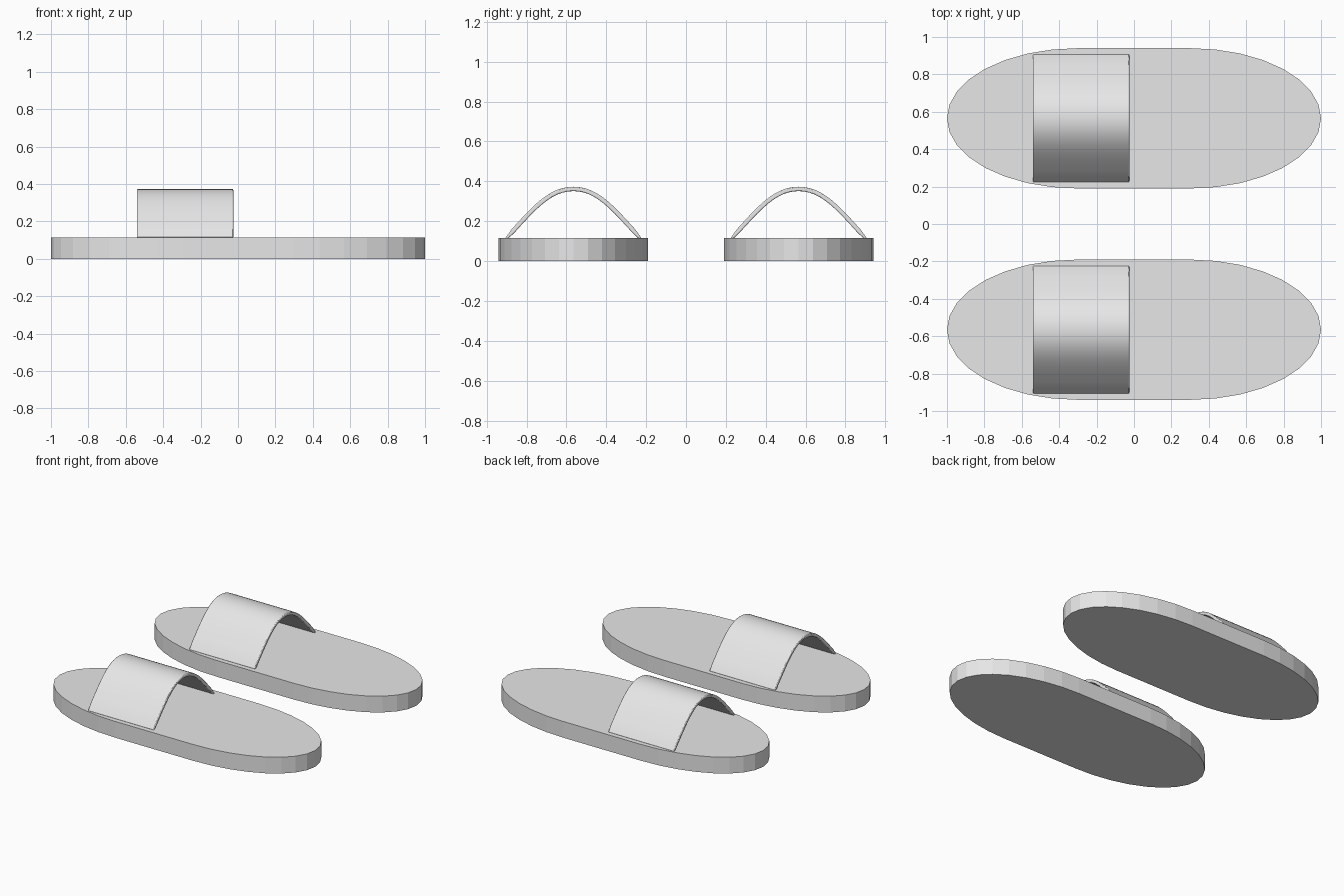
import bpy, bmesh, math
from mathutils import Vector
from mathutils.geometry import interpolate_bezier

cube = bpy.data.objects.get("Cube")
if cube:
    bpy.data.objects.remove(cube, do_unlink=True)

grey = bpy.data.materials.new("light_grey")
grey.use_nodes = True
GREY = (0.8, 0.8, 0.8, 1)
grey.diffuse_color = GREY
grey.node_tree.nodes["Principled BSDF"].inputs["Base Color"].default_value = GREY

SOLE_TOP = 0.115


def extrude_outline(name, points, direction, location):
    """Close an outline into a face and extrude it into a solid."""
    bm = bmesh.new()
    face = bm.faces.new([bm.verts.new(p) for p in points])
    moved = bmesh.ops.extrude_face_region(bm, geom=[face])["geom"]
    bmesh.ops.translate(bm, vec=direction,
                        verts=[g for g in moved if isinstance(g, bmesh.types.BMVert)])
    bmesh.ops.recalc_face_normals(bm, faces=bm.faces)
    mesh = bpy.data.meshes.new(name)
    bm.to_mesh(mesh)
    bm.free()
    mesh.materials.append(grey)
    obj = bpy.data.objects.new(name, mesh)
    obj.location = location
    bpy.context.collection.objects.link(obj)
    return obj


def sole_outline(steps=8):
    """Two half ellipses joined by straight sides."""
    points = []
    for side, start in ((1, -math.pi / 2), (-1, math.pi / 2)):
        for i in range(2 * steps + 1):
            a = start + i * math.pi / (2 * steps)
            points.append((side * 0.3 + 0.7 * math.cos(a), 0.375 * math.sin(a), 0))
    return points


def strap_outline(thickness=0.022):
    """Arch centre line, offset to both sides."""
    half = interpolate_bezier(Vector((0, -0.335, SOLE_TOP)), Vector((0, -0.2, 0.265)),
                              Vector((0, -0.12, 0.362)), Vector((0, 0, 0.362)), 13)
    line = half + [Vector((0, -p.y, p.z)) for p in reversed(half[:-1])]
    outer, inner = [], []
    for i, p in enumerate(line):
        t = (line[min(i + 1, len(line) - 1)] - line[max(i - 1, 0)]).normalized()
        n = Vector((0, -t.z, t.y)) * thickness / 2
        outer.append(p + n)
        inner.append(p - n)
    # Feet end flat on the sole
    for p in (outer[0], outer[-1], inner[0], inner[-1]):
        p.z = SOLE_TOP - 0.002
    return outer + inner[::-1]


for side, y in (("left", -0.565), ("right", 0.565)):
    extrude_outline(side + "_sole", sole_outline(), (0, 0, SOLE_TOP), (0, y, 0))
    strap = extrude_outline(side + "_strap", strap_outline(), (0.515, 0, 0), (-0.54, y, 0))
    # Softened strap rims
    bevel = strap.modifiers.new("soft_rim", "BEVEL")
    bevel.width = 0.005
    bevel.segments = 2
    bevel.limit_method = "ANGLE"
    bevel.angle_limit = math.radians(40)
    for poly in strap.data.polygons:
        poly.use_smooth = True
    bpy.ops.object.select_all(action="DESELECT")
    strap.select_set(True)
    bpy.context.view_layer.objects.active = strap
    bpy.ops.object.shade_smooth_by_angle(angle=math.radians(50))
